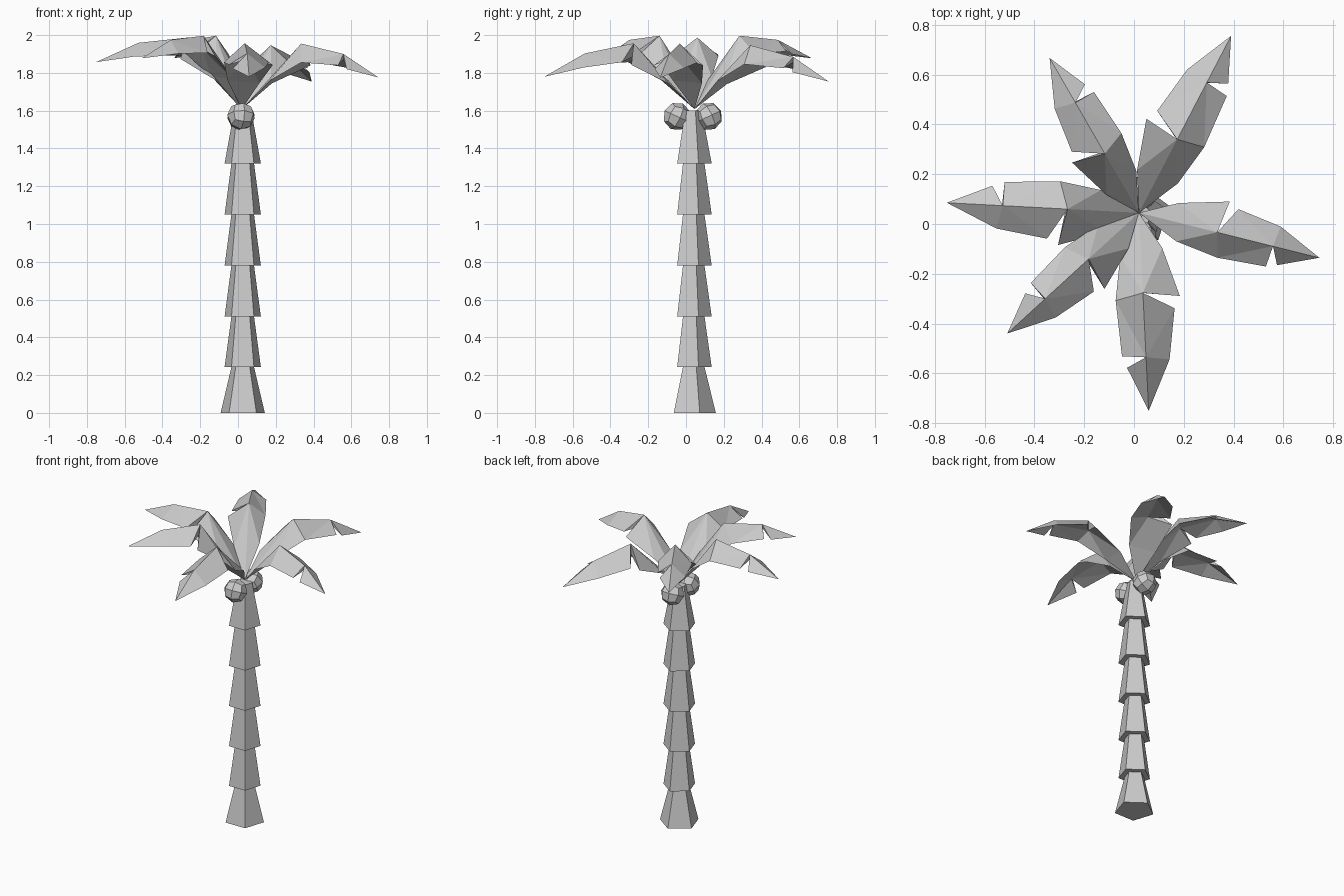
import bpy, bmesh, math
from mathutils import Matrix, Vector

if "Cube" in bpy.data.objects:
    bpy.data.objects.remove(bpy.data.objects["Cube"], do_unlink=True)

grey = bpy.data.materials.new("plain grey")
grey.use_nodes = True
tone = (0.6, 0.6, 0.6, 1)
grey.diffuse_color = tone
grey.node_tree.nodes["Principled BSDF"].inputs["Base Color"].default_value = tone


def finish(name, bm):
    bmesh.ops.recalc_face_normals(bm, faces=bm.faces)
    mesh = bpy.data.meshes.new(name)
    bm.to_mesh(mesh)
    bm.free()
    mesh.materials.append(grey)
    obj = bpy.data.objects.new(name, mesh)
    bpy.context.scene.collection.objects.link(obj)


# Trunk: stacked five-sided tapering segments, a flat side to the front
levels = [0, 0.243, 0.51, 0.78, 1.05, 1.32, 1.6]
for i, (low, high) in enumerate(zip(levels, levels[1:])):
    bm = bmesh.new()
    bmesh.ops.create_cone(bm, cap_ends=True, segments=5, radius1=0.101 if i else 0.123,
                          radius2=0.048 if high == levels[-1] else 0.063, depth=high - low)
    # Turn so that one corner points straight back
    corner = max(bm.verts, key=lambda v: v.co.xy.length).co
    turn = Matrix.Rotation(math.pi / 2 - math.atan2(corner.y, corner.x), 4, "Z")
    bm.transform(Matrix.Translation((0.025, 0.035, (low + high) / 2)) @ turn)
    finish(f"trunk_segment_{i + 1}", bm)


# Coconuts: rounded faceted blocks, tilted away from the trunk
for name, y, lean in (("front_coconut", -0.048, -25), ("back_coconut", 0.12, 25)):
    bm = bmesh.new()
    bmesh.ops.create_cube(bm, size=1)
    bmesh.ops.subdivide_edges(bm, edges=bm.edges[:], cuts=1, use_grid_fill=True)
    for v in bm.verts:
        v.co = v.co.normalized() * 0.075
    bm.transform(Matrix.Translation((0.016, y, 1.57)) @ Matrix.Rotation(math.radians(lean), 4, "X")
                 @ Matrix.Rotation(math.radians(15), 4, "Z"))
    finish(name, bm)

# Frond outline: along, sideways, up
SPINE = [(0, 0, -0.012), (0.324, 0, 0.335), (0.555, 0, 0.28), (0.747, 0, 0.155)]
LEFT = [(0.146, 0.077, 0.125), (0.343, 0.132, 0.22), (0.384, 0.111, 0.235), (0.566, 0.084, 0.205)]
RIGHT = [(0.173, -0.075, 0.14), (0.349, -0.099, 0.235), (0.547, -0.086, 0.22), (0.589, -0.07, 0.2)]


def frond(name, heading, tilt, stretch):
    bm = bmesh.new()
    knee = SPINE[1][0]

    def point(co):
        # Longer fronds are wider, and longer past the knee
        x, y, z = co
        if x > 0.36:
            x = knee + (x - knee) * stretch
        return bm.verts.new((x, y * stretch, z))

    root, s1, s2, tip = map(point, SPINE)
    b1, b2 = (bm.verts.new(s.co - Vector((0, 0, drop))) for s, drop in ((s1, 0.07), (s2, 0.03)))
    l1, l2, l3, l4 = map(point, LEFT)
    r1, r2, r3, r4 = map(point, RIGHT)
    # Ridged upper side and flatter underside, notched once on each edge
    for a, b in ((s1, s2), (b1, b2)):
        for face in ((l1, a, l2), (l3, a, b), (l3, b, l4), (l4, b, tip),
                     (r1, r2, a), (r2, r3, b), (r2, b, a), (r4, tip, b)):
            bm.faces.new(face)
    for face in ((root, s1, l1), (root, r1, s1), (root, l1, r1), (l1, b1, r1)):
        bm.faces.new(face)
    for top, under, edge in ((s1, b1, l2), (s1, b1, l3), (s2, b2, r3), (s2, b2, r4)):
        bm.faces.new((top, under, edge))
    bm.transform(Matrix.Translation((0.02, 0.045, 1.62))
                 @ Matrix.Rotation(math.radians(heading), 4, "Z")
                 @ Matrix.Rotation(math.radians(-tilt), 4, "Y"))
    finish(name, bm)


frond("left_frond", -14, 0, 1)
frond("back_left_frond", 62.5, -1.5, 1.12)
frond("back_right_frond", 120, 8, 1)
frond("right_frond", 177, 6, 1.11)
frond("front_right_frond", 222.5, 8, 1)
frond("front_frond", -87.2, 0.3, 1.12)
